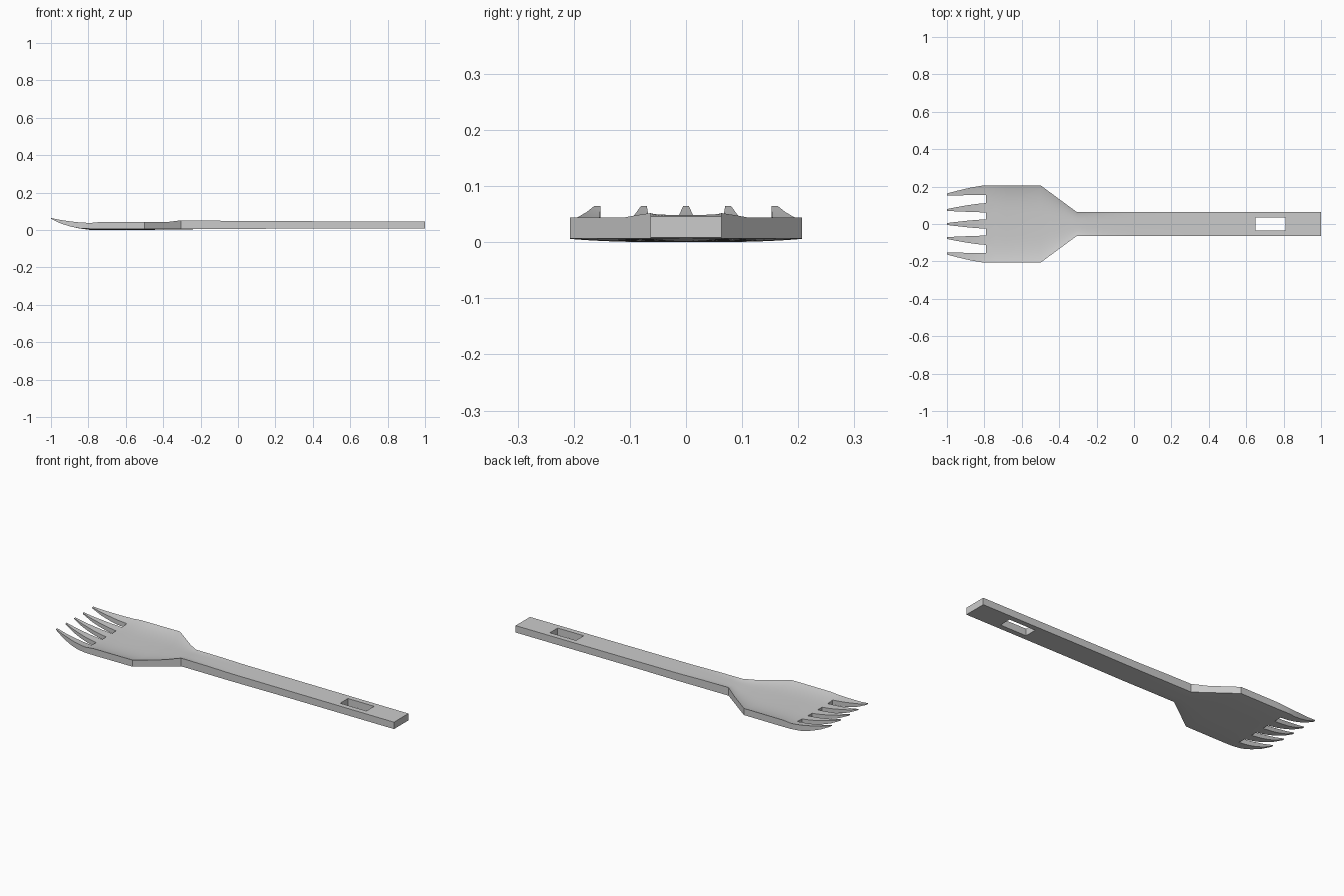
import bpy, bmesh, math

if "Cube" in bpy.data.objects:
    bpy.data.objects.remove(bpy.data.objects["Cube"])

# Cross-fractions of the half width: they line up with tine edges and the slot
HALF = [0, .12, .30, .42, .54, .65, .75, .83, .91, .96, 1]
FR = [-f for f in HALF[:0:-1]] + HALF
MID = len(HALF) - 1


def interp(pts, x):
    for (a, p), (b, q) in zip(pts, pts[1:]):
        if x <= b:
            return p + (q - p) * max(0, (x - a) / (b - a))
    return pts[-1][1]


WIDTH = [(-.79, .207), (-.5, .207), (-.305, .063), (1, .063)]
RIM = [(-1, .065), (-.95, .054), (-.9, .047), (-.85, .041), (-.79, .038), (-.74, .043),
       (-.37, .044), (-.31, .052), (-.15, .051), (0, .048), (1, .046)]
BELLY = [(-1, .060), (-.95, .036), (-.9, .020), (-.85, .009), (-.79, .001),
         (-.74, 0), (-.5, .001), (-.2, .005), (.3, .008), (1, .008)]
DISH = [(-1, 0), (-.9, .006), (-.79, .013), (-.7, .018), (-.5, .018), (-.38, .010),
        (-.25, .004), (0, 0), (1, 0)]
EDGE_LIFT = [(-.85, 0), (-.79, .006), (-.5, .006), (-.3, .003), (0, 0), (1, 0)]

bm = bmesh.new()
cache = {}


def pair(key, x, y, f):
    """Top and bottom vertex of one grid point."""
    if key not in cache:
        a = min(1, abs(f))
        top = interp(RIM, x) - interp(DISH, x) * (1 - a ** 3.5)
        low = interp(BELLY, x) + interp(EDGE_LIFT, x) * a ** 3
        cache[key] = (bm.verts.new((x, y, top)), bm.verts.new((x, y, low)))
    return cache[key]


def cell(a, b, c, d):
    bm.faces.new([p[0] for p in (a, b, c, d)])
    bm.faces.new([p[1] for p in (d, c, b, a)])


# Head and handle: one lofted grid, with the hanging slot left open
XS = [-.79, -.74, -.68, -.6, -.5, -.45, -.41, -.37, -.335, -.305, -.25, -.15, 0, .3, .65, .81, 1]


def body_pt(i, j):
    x = XS[i]
    return pair(("body", i, j), x, interp(WIDTH, x) * FR[j], FR[j])


for i in range(len(XS) - 1):
    for j in range(len(FR) - 1):
        in_slot = XS[i] == .65 and abs(FR[j] + FR[j + 1]) / 2 < .54
        if not in_slot:
            cell(body_pt(i, j), body_pt(i + 1, j), body_pt(i + 1, j + 1), body_pt(i, j + 1))

# Five curved, tapering tines growing from the head's front row
STEPS = 8
TINES = [(-1, 1, 6, 10, .152, .163), (0, 1, 2, 4, .070, .080), (1, 1, -1, 1, -.005, .005),
         (2, -1, 2, 4, .070, .080), (3, -1, 6, 10, .152, .163)]
for n, side, lo, hi, tip_lo, tip_hi in TINES:
    def tine_pt(k, j):
        jj = MID + side * j
        if k == 0:
            return body_pt(0, jj)
        t = k / STEPS
        x = -.79 - .21 * t
        base = .207 * HALF[abs(j)] * (1 if j >= 0 else -1)
        s0, s1 = .207 * (HALF[abs(lo)] * (1 if lo >= 0 else -1)), .207 * HALF[hi]
        tip = tip_lo + (tip_hi - tip_lo) * (base - s0) / (s1 - s0)
        y = base + (tip - base) * t ** 1.35
        return pair((n, k, j), x, side * y, FR[jj])
    for k in range(STEPS):
        for j in range(lo, hi):
            cell(tine_pt(k, j), tine_pt(k, j + 1), tine_pt(k + 1, j + 1), tine_pt(k + 1, j))

# Side walls around the outline, the tine gaps and the slot
partner = {}
for t, b in cache.values():
    partner[t] = b
for e in [e for e in bm.edges if len(e.link_faces) == 1 and e.verts[0] in partner]:
    a, b = e.verts
    bm.faces.new((a, b, partner[b], partner[a]))
bmesh.ops.recalc_face_normals(bm, faces=bm.faces)

mesh = bpy.data.meshes.new("fork")
bm.to_mesh(mesh)
bm.free()
fork = bpy.data.objects.new("fork", mesh)
bpy.context.collection.objects.link(fork)
bpy.context.view_layer.objects.active = fork
fork.select_set(True)
bpy.ops.object.shade_smooth_by_angle(angle=math.radians(30))
